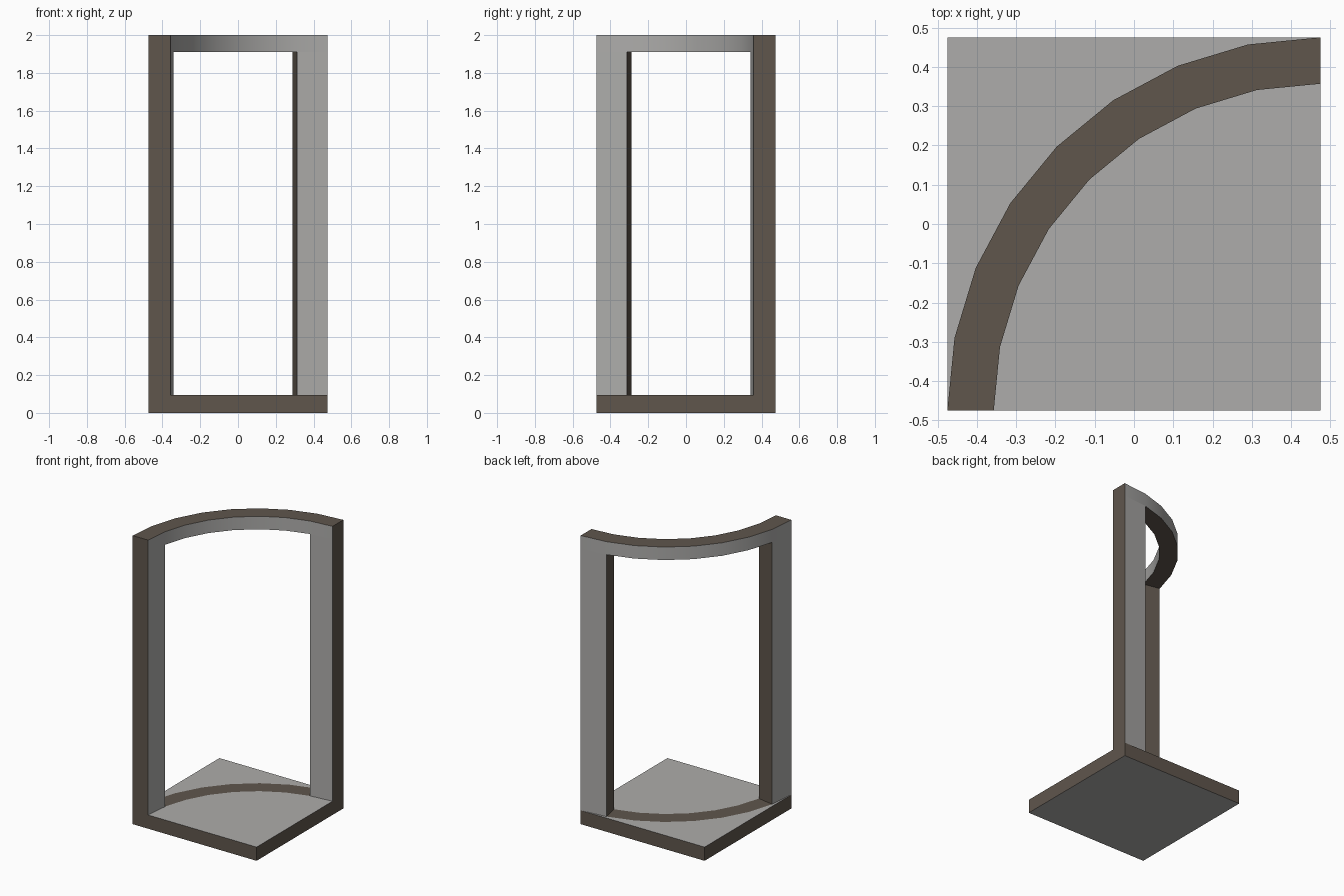
import bpy, bmesh, math
from mathutils import Vector

if "Cube" in bpy.data.objects:
    bpy.data.objects.remove(bpy.data.objects["Cube"])

H = 0.475                 # half width of the square plan
R_OUT, R_IN = 0.95, 0.832 # wall radii about the front right corner
N = 8                     # arc segments
SILL, HEAD, TOP = 0.095, 1.91, 2.0


def material(name, rgb):
    m = bpy.data.materials.new(name)
    m.diffuse_color = (*rgb, 1)
    m.use_nodes = True
    m.node_tree.nodes["Principled BSDF"].inputs["Base Color"].default_value = m.diffuse_color
    return m


MATS = [material("light grey plaster", (0.42, 0.415, 0.405)),
        material("brown trim", (0.115, 0.093, 0.073))]


def arc(bm, r, z):
    angles = [math.pi - math.pi / 2 * i / N for i in range(N + 1)]
    return [bm.verts.new((H + r * math.cos(a), -H + r * math.sin(a), z)) for a in angles]


def strip(bm, a, b):
    return [bm.faces.new((a[i], a[i + 1], b[i + 1], b[i])) for i in range(N)]


def extrude(bm, faces, dz):
    out = bmesh.ops.extrude_face_region(bm, geom=faces)["geom"]
    bmesh.ops.translate(bm, verts=[g for g in out if isinstance(g, bmesh.types.BMVert)],
                        vec=(0, 0, dz))


def finish(bm, name, rule):
    bmesh.ops.recalc_face_normals(bm, faces=bm.faces)
    bm.normal_update()
    for f in bm.faces:
        f.material_index = rule(f)
    me = bpy.data.meshes.new(name)
    bm.to_mesh(me)
    bm.free()
    for m in MATS:
        me.materials.append(m)
    ob = bpy.data.objects.new(name, me)
    bpy.context.collection.objects.link(ob)
    bpy.ops.object.select_all(action='DESELECT')
    ob.select_set(True)
    bpy.context.view_layer.objects.active = ob
    bpy.ops.object.shade_smooth_by_angle(angle=math.radians(30))


# floor slab: grey top and underside, brown edges and curved sill band
bm = bmesh.new()
outer, inner = arc(bm, R_OUT, SILL), arc(bm, R_IN, SILL)
strip(bm, outer, inner)
bm.faces.new(outer + [bm.verts.new((-H, H, SILL))])
bm.faces.new(inner + [bm.verts.new((H, -H, SILL))])
extrude(bm, bm.faces[:], -SILL)


def slab_rule(f):
    if abs(f.normal.z) < 0.5:
        return 1
    return int(f.normal.z > 0 and len(f.verts) == 4)


finish(bm, "floor_slab", slab_rule)

# curved frame: lintel over the whole arc, a post below each end segment
bm = bmesh.new()
under = strip(bm, arc(bm, R_OUT, HEAD), arc(bm, R_IN, HEAD))
ends = [under[0], under[-1]]
extrude(bm, under, TOP - HEAD)
extrude(bm, [f for f in ends if f.is_valid], SILL - HEAD)


def frame_rule(f):
    # grey on the faces that look along the radius, brown elsewhere
    d = f.calc_center_median() - Vector((H, -H, 0))
    d.z = 0
    return int(abs(f.normal.dot(d.normalized())) < 0.8)


finish(bm, "curved_door_frame", frame_rule)
